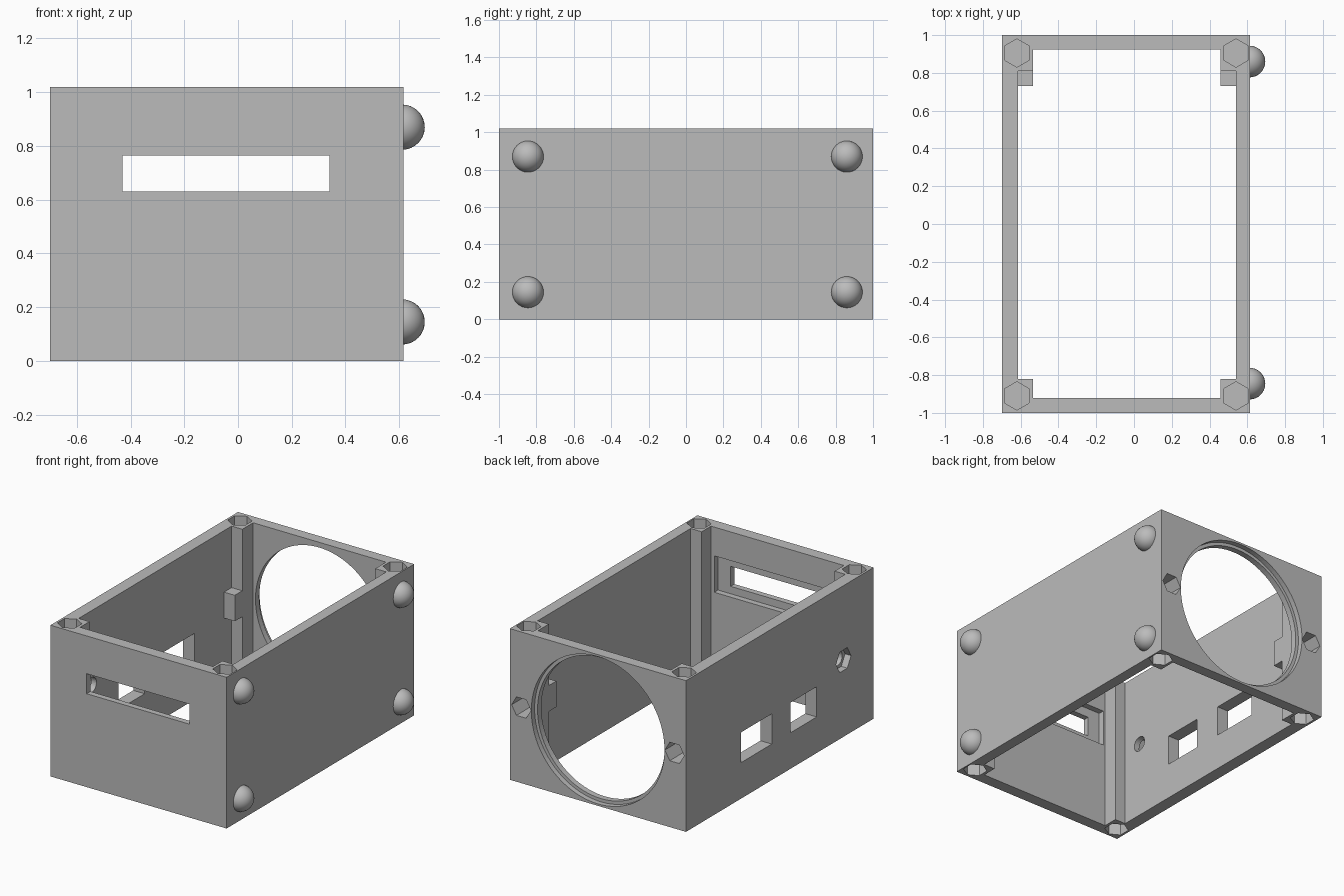
import bpy, bmesh, math
from mathutils import Matrix, Vector

if "Cube" in bpy.data.objects:
    bpy.data.objects.remove(bpy.data.objects["Cube"], do_unlink=True)

grey = bpy.data.materials.new("plain_grey")
grey.use_nodes = True
colour = (0.5, 0.5, 0.5, 1)
grey.diffuse_color = colour
grey.node_tree.nodes["Principled BSDF"].inputs["Base Color"].default_value = colour

# Main dimensions
LEFT, RIGHT, HEIGHT = -0.70, 0.615, 1.02
MID_X, MID_Z = (LEFT + RIGHT) / 2, HEIGHT / 2
WALL = 0.08


def make_object(name, bm):
    mesh = bpy.data.meshes.new(name)
    bmesh.ops.recalc_face_normals(bm, faces=bm.faces)
    bm.to_mesh(mesh)
    bm.free()
    mesh.materials.append(grey)
    obj = bpy.data.objects.new(name, mesh)
    bpy.context.collection.objects.link(obj)
    return obj


def box(name, x, y, z):
    bm = bmesh.new()
    bmesh.ops.create_cube(bm, size=1)
    for v in bm.verts:
        for i, (lo, hi) in enumerate((x, y, z)):
            v.co[i] = hi if v.co[i] > 0 else lo
    return make_object(name, bm)


def prism(name, sides, radius, start, end, point):
    """Regular prism from start to end with one corner towards point."""
    a, b = Vector(start), Vector(end)
    u = Vector(point)
    w = (b - a).normalized()
    v = w.cross(u)
    bm = bmesh.new()
    rings = []
    for c in (a, b):
        ring = []
        for i in range(sides):
            t = math.tau * i / sides
            ring.append(bm.verts.new(c + radius * (math.cos(t) * u + math.sin(t) * v)))
        rings.append(ring)
    bm.faces.new(rings[0])
    bm.faces.new(rings[1])
    for i in range(sides):
        j = (i + 1) % sides
        bm.faces.new((rings[0][i], rings[0][j], rings[1][j], rings[1][i]))
    return make_object(name, bm)


def cut(target, cutter):
    mod = target.modifiers.new("cut", "BOOLEAN")
    mod.operation, mod.solver, mod.object = "DIFFERENCE", "EXACT", cutter
    bpy.context.view_layer.objects.active = target
    bpy.ops.object.modifier_apply(modifier=mod.name)
    bpy.data.objects.remove(cutter, do_unlink=True)


# Case: outer block with a cavity whose notched corners leave full-height posts
case = box("case", (LEFT, RIGHT), (-1, 1), (0, HEIGHT))
wx0, wx1, px0, px1 = -0.615, 0.54, -0.535, 0.457
wy0, wy1, py0, py1 = -0.92, 0.925, -0.82, 0.81
outline = [(px0, wy0), (px1, wy0), (px1, py0), (wx1, py0), (wx1, py1), (px1, py1),
           (px1, wy1), (px0, wy1), (px0, py1), (wx0, py1), (wx0, py0), (px0, py0)]
bm = bmesh.new()
floor = bm.faces.new([bm.verts.new((x, y, -0.1)) for x, y in outline])
grown = bmesh.ops.extrude_face_region(bm, geom=[floor])
bmesh.ops.translate(bm, vec=(0, 0, HEIGHT + 0.2),
                    verts=[g for g in grown["geom"] if isinstance(g, bmesh.types.BMVert)])
cut(case, make_object("cavity_cutter", bm))

# Hexagonal nut pockets in the post ends
for x in (-0.62, 0.54):
    for y in (-0.91, 0.905):
        for z, inward in ((HEIGHT, -1), (0, 1)):
            cut(case, prism("nut_cutter", 6, 0.075, (x, y, z - inward * 0.1),
                            (x, y, z + inward * 0.1), (0, 1, 0)))

# Front display slot with its wider pocket inside
cut(case, box("slot_cutter", (-0.43, 0.34), (-1.1, -0.8), (0.63, 0.765)))
cut(case, box("pocket_cutter", (-0.52, 0.433), (-0.96, -0.85), (0.58, 0.826)))

# Round back opening with a stepped rim, and a nut pocket either side
cut(case, prism("opening_cutter", 96, 0.475, (MID_X, 0.85, MID_Z), (MID_X, 1.1, MID_Z), (1, 0, 0)))
cut(case, prism("rim_cutter", 96, 0.497, (MID_X, 0.965, MID_Z), (MID_X, 1.1, MID_Z), (1, 0, 0)))
for side in (-1, 1):
    x = MID_X + side * 0.572
    cut(case, prism("side_nut_cutter", 6, 0.072, (x, 0.8, MID_Z), (x, 1.1, MID_Z), (1, 0, 0)))

# Two port windows and a socket hole with a hexagonal recess
for y in ((0.085, 0.415), (-0.394, -0.117)):
    cut(case, box("port_cutter", (-0.8, -0.55), y, (0.243, 0.447)))
cut(case, prism("socket_cutter", 32, 0.05, (-0.8, -0.68, 0.517), (-0.55, -0.68, 0.517), (0, 1, 0)))
cut(case, prism("recess_cutter", 6, 0.08, (-0.8, -0.68, 0.517), (-0.655, -0.68, 0.517), (0, 1, 0)))

# Small bosses backing the side nut pockets
box("right_boss", (wx0 - 0.01, px0), (0.73, py1), (0.43, 0.605))
box("left_boss", (px1, wx1 + 0.01), (0.73, py1), (0.43, 0.605))

# Domed feet on the flat side
for y in (-0.845, 0.86):
    for z in (0.145, 0.87):
        bm = bmesh.new()
        bmesh.ops.create_uvsphere(bm, u_segments=32, v_segments=16, radius=0.084,
                                  matrix=Matrix.Translation((0.611, y, z)))
        bmesh.ops.bisect_plane(bm, geom=bm.verts[:] + bm.edges[:] + bm.faces[:],
                               plane_co=(0.605, 0, 0), plane_no=(1, 0, 0), clear_inner=True)
        for f in bm.faces:
            f.smooth = True
        make_object("foot", bm)
